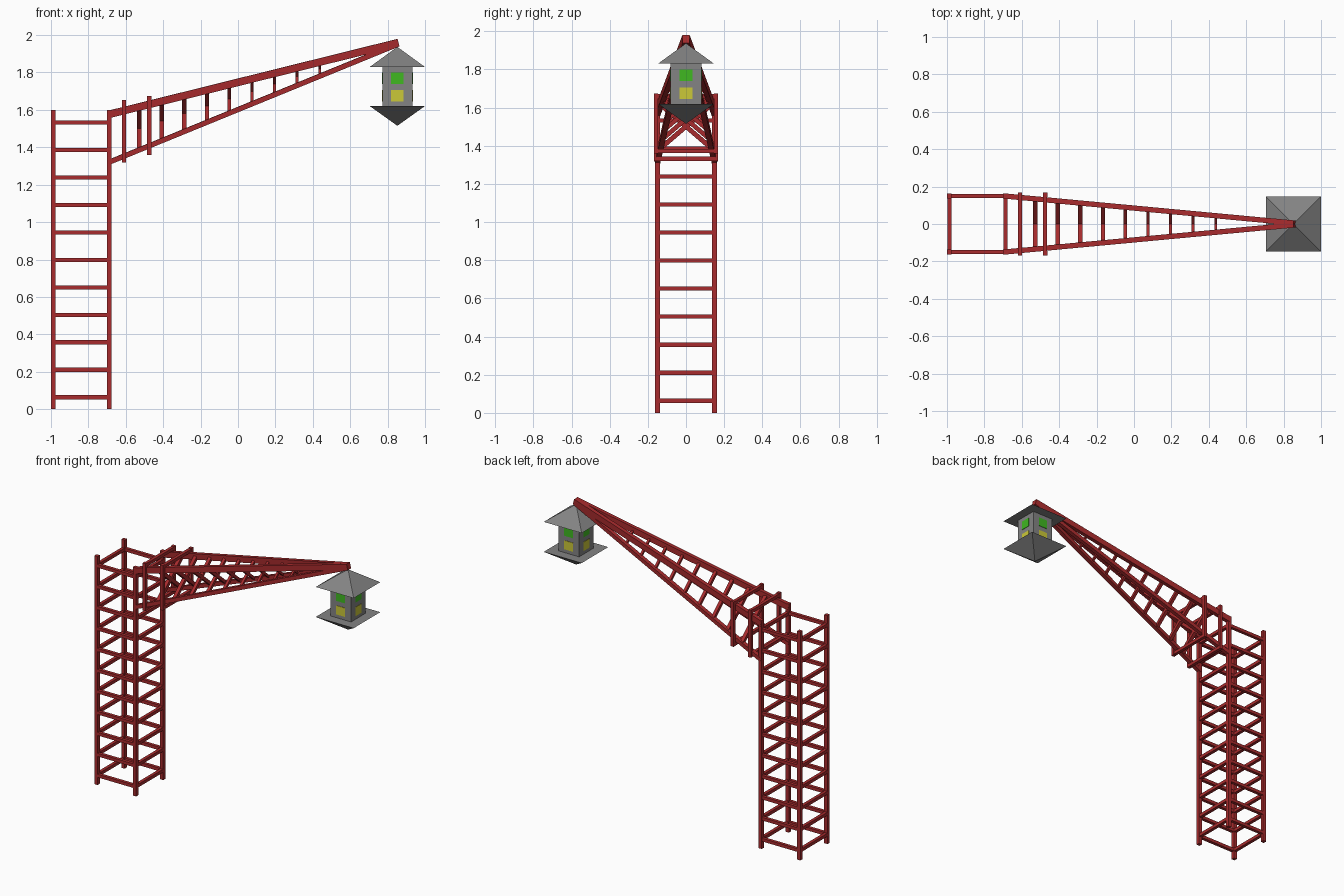
import bpy, bmesh
from mathutils import Vector, Matrix

cube = bpy.data.objects.get("Cube")
if cube:
    bpy.data.objects.remove(cube, do_unlink=True)


def material(name, rgb):
    m = bpy.data.materials.new(name)
    m.use_nodes = True
    m.diffuse_color = (*rgb, 1)
    m.node_tree.nodes["Principled BSDF"].inputs["Base Color"].default_value = (*rgb, 1)
    return m


RED = material("painted red steel", (0.39, 0.024, 0.026))
GREY = material("lantern grey", (0.23, 0.23, 0.23))
GREEN = material("green glass", (0.05, 0.48, 0.015))
YELLOW = material("yellow glass", (0.60, 0.58, 0.04))


def finish(name, bm, mat):
    bmesh.ops.recalc_face_normals(bm, faces=bm.faces)
    mesh = bpy.data.meshes.new(name)
    bm.to_mesh(mesh)
    bm.free()
    mesh.materials.append(mat)
    ob = bpy.data.objects.new(name, mesh)
    bpy.context.collection.objects.link(ob)
    return ob


def box(bm, centre, size):
    bmesh.ops.create_cube(bm, size=1, matrix=Matrix.Translation(centre) @ Matrix.Diagonal((*size, 1)))


def bar(bm, p, q, wide, tall, hint=(0, 0, 1)):
    """Square-ended bar from p to q; 'tall' is measured towards the hint direction."""
    p, q = Vector(p), Vector(q)
    along = (q - p).normalized()
    side = along.cross(Vector(hint)).normalized()
    up = side.cross(along)
    turn = Matrix((side, up, along)).transposed().to_4x4()
    size = Matrix.Diagonal((wide, tall, (q - p).length, 1))
    bmesh.ops.create_cube(bm, size=1, matrix=Matrix.Translation((p + q) / 2) @ turn @ size)


# Tower: four posts and evenly spaced square rings
T = 0.025
XL, XR, Y = -0.987, -0.688, 0.15
bm = bmesh.new()
for x in (XL, XR):
    for y in (-Y, Y):
        box(bm, (x, y, 0.8), (T, T, 1.6))
finish("tower_posts", bm, RED)

bm = bmesh.new()
for i in range(11):
    z = 0.064 + 0.1468 * i
    for y in (-Y, Y):
        box(bm, ((XL + XR) / 2, y, z), (XR - XL, 0.022, 0.022))
    for x in (XL, XR):
        box(bm, (x, 0, z), (0.022, 2 * Y, 0.022))
finish("tower_rungs", bm, RED)

# Boom: four chords converging on the tip
X0, X1 = -0.695, 0.857


def chord(x, side, top):
    f = (x - X0) / (X1 - X0)
    lo, hi = (1.575, 1.96) if top else (1.318, 1.952)
    return Vector((x, side * (Y + (0.005 - Y) * f), lo + (hi - lo) * f))


for name, top, tall in (("boom_top_chords", True, 0.04), ("boom_bottom_chords", False, 0.027)):
    bm = bmesh.new()
    for s in (-1, 1):
        bar(bm, chord(X0, s, top), chord(X1, s, top), 0.028, tall)
    finish(name, bm, RED)

# Crossed braces inside the boom, thinner towards the tip
bm = bmesh.new()
for i in range(9):
    x = -0.528 + 0.1205 * i
    t = 0.025 - 0.0014 * i
    for s in (-1, 1):
        bar(bm, chord(x, s, False), chord(x, -s, True), t, t, (1, 0, 0))
finish("boom_cross_braces", bm, RED)

# Two rectangular collars around the boom root
for name, x, low, high in (("rear_collar", -0.61, 1.32, 1.652), ("front_collar", -0.475, 1.36, 1.675)):
    bm = bmesh.new()
    for s in (-1, 1):
        box(bm, (x, s * 0.157, (low + high) / 2), (0.023, 0.023, high - low))
    for z in (low + 0.012, high - 0.015):
        box(bm, (x, 0, z), (0.022, 0.335, 0.022))
    finish(name, bm, RED)

# Lantern: square body between an upright and an inverted pyramid
LX, HALF, BODY = 0.852, 0.147, 0.08


def pyramid(name, base_z, tip_z):
    bm = bmesh.new()
    ring = [bm.verts.new((LX + a * HALF, b * HALF, base_z))
            for a, b in ((-1, -1), (1, -1), (1, 1), (-1, 1))]
    tip = bm.verts.new((LX, 0, tip_z))
    bm.faces.new(ring)
    for i in range(4):
        bm.faces.new((ring[i], ring[i - 1], tip))
    finish(name, bm, GREY)


pyramid("lantern_roof", 1.83, 1.937)
pyramid("lantern_base", 1.62, 1.515)
bm = bmesh.new()
box(bm, (LX, 0, 1.725), (2 * BODY, 2 * BODY, 0.21))
finish("lantern_body", bm, GREY)

# Window panes on all four sides
for name, z, mat in (("upper_windows", 1.77, GREEN), ("lower_windows", 1.675, YELLOW)):
    bm = bmesh.new()
    for s in (-1, 1):
        box(bm, (LX, s * BODY, z), (0.066, 0.006, 0.062))
        box(bm, (LX + s * BODY, 0, z), (0.006, 0.066, 0.062))
    finish(name, bm, mat)
